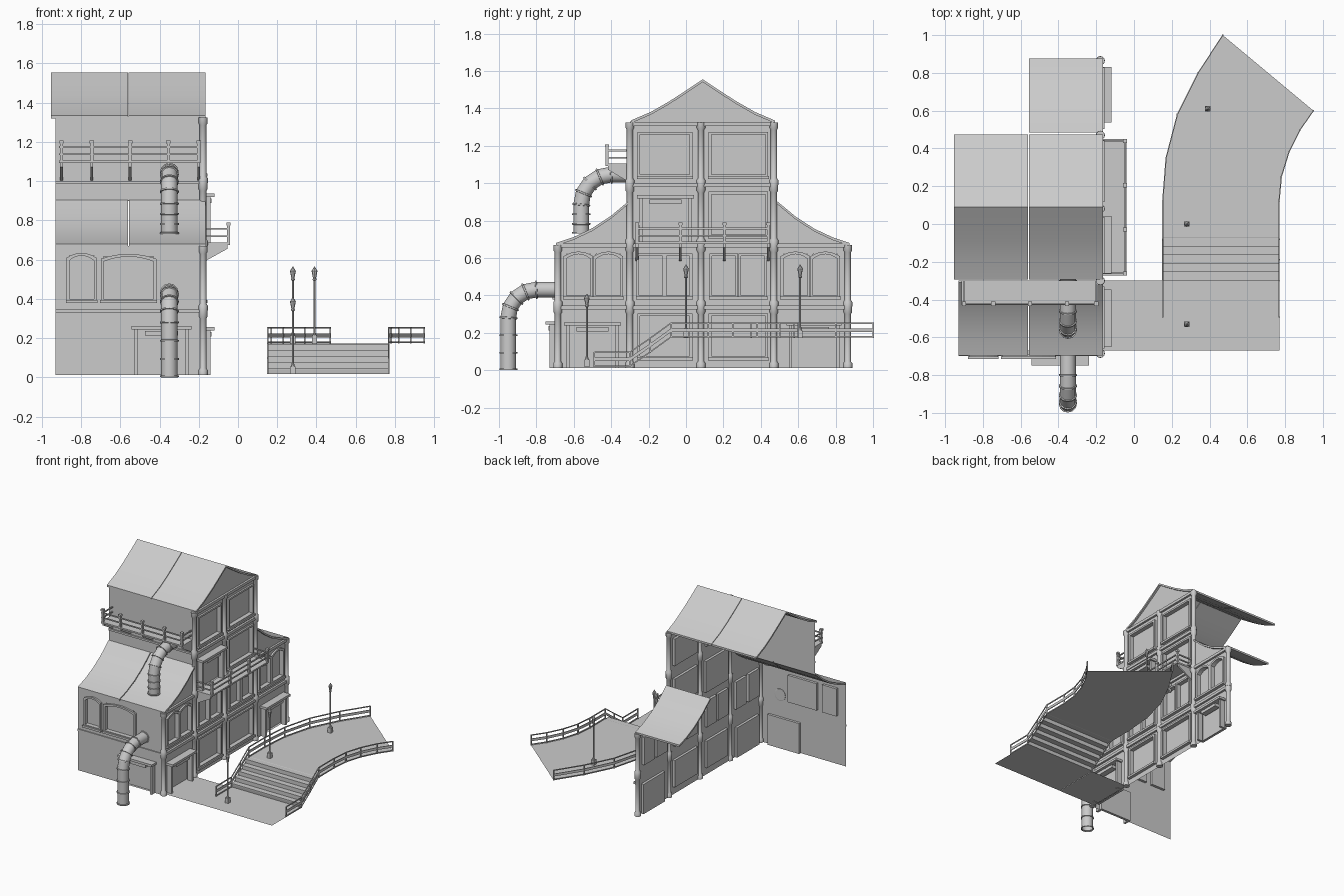
import bpy
from math import sin, cos, pi, atan2, hypot

if "Cube" in bpy.data.objects:
    bpy.data.objects.remove(bpy.data.objects["Cube"])


def mesh(name, verts, faces, smooth=False):
    me = bpy.data.meshes.new(name)
    me.from_pydata(verts, [], faces)
    ob = bpy.data.objects.new(name, me)
    bpy.context.collection.objects.link(ob)
    if smooth:
        bpy.ops.object.select_all(action='DESELECT')
        ob.select_set(True)
        bpy.context.view_layer.objects.active = ob
        bpy.ops.object.shade_smooth_by_angle(angle=pi / 5)
    return ob


# wall coordinates: u along the wall, v up, d outwards
def side(u, v, d=0): return (-0.18 + d, u, v)
def front(u, v, d=0): return (u, -0.69 - d, v)
def tower(u, v, d=0): return (u, -0.30 - d, v)


BOXF = [(0, 1, 3, 2), (4, 6, 7, 5), (0, 4, 5, 1), (2, 3, 7, 6), (0, 2, 6, 4), (1, 5, 7, 3)]


def block(name, M, u0, u1, v0, v1, d0, d1):
    mesh(name, [M(u, v, d) for u in (u0, u1) for v in (v0, v1) for d in (d0, d1)], BOXF)


def wall(name, M, u0, u1, v0, v1, holes, depth=0.02):
    # flat sheet whose openings are pushed inwards
    us = sorted({u0, u1} | {h[i] for h in holes for i in (0, 1)})
    vs = sorted({v0, v1} | {h[i] for h in holes for i in (2, 3)})
    V, F = [], []

    def quad(*p):
        F.append(tuple(range(len(V), len(V) + 4)))
        V.extend(M(*q) for q in p)
    for a, b in zip(us, us[1:]):
        for c, e in zip(vs, vs[1:]):
            if not any(h[0] < (a + b) / 2 < h[1] and h[2] < (c + e) / 2 < h[3] for h in holes):
                quad((a, c, 0), (b, c, 0), (b, e, 0), (a, e, 0))
    for a, b, c, e in holes:
        cs = [(a, c), (b, c), (b, e), (a, e)]
        quad(*[(u, v, -depth) for u, v in cs])
        for i in range(4):
            p, q = cs[i], cs[(i + 1) % 4]
            quad((*p, 0), (*q, 0), (*q, -depth), (*p, -depth))
    mesh(name, V, F)


def window(M, a, b, c, e, arch=0.0):
    # moulded frame, optionally arched, with a sill
    def outline(o):
        pts = [(a - o, c - o), (b + o, c - o)]
        n = 8 if arch else 1
        for i in range(n + 1):
            t = i / n
            pts.append((b + o + (a - b - 2 * o) * t, e + o - arch * (2 * t - 1) ** 2))
        return pts
    I, O = outline(0), outline(0.014)
    n = len(I)
    V = [M(u, v, d) for pts, d in ((I, -0.02), (I, 0.014), (O, 0.014), (O, 0)) for u, v in pts]
    F = [(k * n + i, k * n + (i + 1) % n, (k + 1) * n + (i + 1) % n, (k + 1) * n + i)
         for k in range(3) for i in range(n)]
    mesh("window_frame", V, F)
    block("window_sill", M, a - 0.018, b + 0.018, c - 0.022, c - 0.006, 0, 0.024)


def doorway(M, a, b, c, e):
    # projecting surround with hood and blank sign board
    for u in (a, b - 0.018):
        block("door_post", M, u, u + 0.018, c, e, 0, 0.04)
    block("door_hood", M, a - 0.012, b + 0.012, e - 0.012, e + 0.006, 0, 0.06)
    block("sign_board", M, a + 0.055, b - 0.055, e - 0.042, e - 0.018, 0.0, 0.045)


def lathe(name, x, y, prof, n=12):
    V = [(x + r * cos(2 * pi * i / n), y + r * sin(2 * pi * i / n), z) for r, z in prof for i in range(n)]
    F = [(k * n + i, k * n + (i + 1) % n, (k + 1) * n + (i + 1) % n, (k + 1) * n + i)
         for k in range(len(prof) - 1) for i in range(n)]
    F += [tuple(range(n))[::-1], tuple(range(len(V) - n, len(V)))]
    mesh(name, V, F, True)


def world(u, v, d): return (u, d, v)


# side facade: ground doors, broad windows, paired windows
side_doors = [(-0.64, -0.36, 0.012, 0.25), (0.55, 0.82, 0.012, 0.25), (-0.25, 0.03, 0.68, 0.93)]
broad = [(a, b, c, c + 0.215) for c in (0.075, 0.725, 1.045) for a, b in ((-0.245, 0.02), (0.135, 0.425))
         if not (c == 0.725 and a < 0)]
arched = [(a, a + 0.13, 0.40, 0.62) for a in (-0.64, -0.48, 0.52, 0.68)]
paired = [(a, a + 0.125, 0.40, 0.61) for a in (-0.25, -0.105, 0.14, 0.295)]
wall("side_lower_wall", side, -0.69, 0.87, 0.012, 0.67, side_doors[:2] + broad[:2] + arched + paired)
wall("side_tower_wall", side, -0.30, 0.47, 0.67, 1.33, side_doors[2:] + broad[2:])
for h in broad + paired:
    window(side, *h)
for h in arched:
    window(side, *h, 0.025)
for h in side_doors:
    doorway(side, *h)
for u0, u1, z in ((-0.69, 0.87, 0.325), (-0.69, 0.87, 0.655), (-0.30, 0.47, 0.98), (-0.30, 0.47, 1.305)):
    block("side_floor_beam", side, u0, u1, z, z + 0.022, 0, 0.016)

# front walls
fdoor = (-0.53, -0.25, 0.012, 0.255)
fwin = [(-0.86, -0.735, 0.40, 0.62), (-0.685, -0.43, 0.40, 0.615)]
wall("front_wall", front, -0.93, -0.18, 0.012, 0.67, [fdoor] + fwin)
doorway(front, *fdoor)
for h in fwin:
    window(front, *h, 0.025)
block("front_floor_beam", front, -0.93, -0.18, 0.33, 0.345, 0, 0.008)
wall("tower_front_wall", tower, -0.93, -0.18, 0.90, 1.33, [])
block("tower_floor_beam", tower, -0.93, -0.18, 0.985, 1.0, 0, 0.01)

# columns with a base and capital on each storey
levels = [0.012, 0.34, 0.67, 0.99, 1.325]
for y, top in ((-0.685, 2), (-0.30, 4), (0.08, 4), (0.47, 4), (0.865, 2)):
    prof = []
    for a, b in zip(levels[:top], levels[1:top + 1]):
        prof += [(0.024, a), (0.024, a + 0.025), (0.017, a + 0.035),
                 (0.017, b - 0.04), (0.023, b - 0.03), (0.023, b)]
    lathe("column", -0.178, y, prof)

# concave roofs, each in panels along x, and gable infill
HALF = [(0, 1.555), (0.09, 1.495), (0.18, 1.437), (0.28, 1.38), (0.385, 1.335)]
WING = [(0, 0.905), (0.10, 0.822), (0.20, 0.757), (0.30, 0.71), (0.39, 0.68)]


def roof(name, pts, x0, x1, gable_z):
    n, t = len(pts), 0.015
    V = [(x, y, z - d) for x in (x0, x1) for d in (0, t) for y, z in pts]
    F = []
    for i in range(n - 1):
        F += [(i, i + 1, 2 * n + i + 1, 2 * n + i), (n + i, 3 * n + i, 3 * n + i + 1, n + i + 1),
              (i, n + i, n + i + 1, i + 1), (2 * n + i, 2 * n + i + 1, 3 * n + i + 1, 3 * n + i)]
    for i in (0, n - 1):
        F.append((i, 2 * n + i, 3 * n + i, n + i))
    mesh(name, V, F, True)
    if gable_z:
        G = [(-0.18, y, z - 0.01) for y, z in pts] + [(-0.18, y, gable_z) for y, z in pts]
        mesh(name + "_gable", G, [(i, i + 1, n + i + 1, n + i) for i in range(n - 1)])


for s, base in ((-1, -0.305), (1, 0.485)):
    main = [(0.09 + s * d, z) for d, z in HALF]
    wing = [(base + s * d, z) for d, z in WING]
    roof("main_roof", main, -0.953, -0.561, 0)
    roof("main_roof", main, -0.557, -0.165, 1.32)
    if s < 0:
        roof("wing_roof", wing, -0.93, -0.561, 0)
    roof("wing_roof", wing, -0.555, -0.165, 0.66)


# balconies: floor, brackets, posts and rails
def balcony(name, M, u0, u1, z, depth, posts):
    block(name + "_floor", M, u0, u1, z, z + 0.012, 0, depth)
    e = depth - 0.008
    for u in posts:
        block(name + "_post", M, u - 0.008, u + 0.008, z, z + 0.1, e - 0.008, e + 0.008)
        block(name + "_post_cap", M, u - 0.011, u + 0.011, z + 0.1, z + 0.115, e - 0.011, e + 0.011)
        tri = [(0, z), (depth * 0.9, z), (depth * 0.9, z - 0.02), (0, z - 0.09)]
        mesh(name + "_bracket", [M(u + w, v, d) for w in (-0.007, 0.007) for d, v in tri],
             [(0, 1, 2, 3), (7, 6, 5, 4)] + [(i, i + 4, (i + 1) % 4 + 4, (i + 1) % 4) for i in range(4)])
    for h in (0.04, 0.078):
        block(name + "_rail", M, u0, u1, z + h, z + h + 0.009, e - 0.004, e + 0.004)
        for u in (posts[0], posts[-1]):
            block(name + "_end_rail", M, u - 0.004, u + 0.004, z + h, z + h + 0.009, 0, e)


balcony("side_balcony", side, -0.272, 0.45, 0.675, 0.14, (-0.262, -0.03, 0.205, 0.44))
balcony("front_balcony", tower, -0.912, -0.19, 1.092, 0.13, (-0.9, -0.745, -0.55, -0.355, -0.2))


# jointed drain pipes
def pipe(y0, z0, ya, R, zend, n=12, r=0.042):
    x = -0.35
    path = [(y0, z0)] + [(ya - R * sin(a), z0 - R + R * cos(a)) for a in [pi / 2 * i / 4 for i in range(5)]]
    zb = z0 - R
    path += [(ya - R, zb + (zend - zb) * k / 3) for k in (1, 2, 3)]
    rings = []
    for i, (y, z) in enumerate(path):
        p, q = path[max(i - 1, 0)], path[min(i + 1, len(path) - 1)]
        L = hypot(q[0] - p[0], q[1] - p[1])
        ty, tz = (q[0] - p[0]) / L, (q[1] - p[1]) / L
        for s, k in ((-0.005, 1), (-0.004, 1.15), (0.004, 1.15), (0.005, 1)):
            if i == len(path) - 1:
                s -= 0.005
            rings.append([(x + r * k * cos(2 * pi * j / n), y + ty * s - tz * r * k * sin(2 * pi * j / n),
                           z + tz * s + ty * r * k * sin(2 * pi * j / n)) for j in range(n)])
    F = [(k * n + j, k * n + (j + 1) % n, (k + 1) * n + (j + 1) % n, (k + 1) * n + j)
         for k in range(len(rings) - 1) for j in range(n)]
    mesh("drain_pipe", sum(rings, []), F, True)


pipe(-0.69, 0.43, -0.80, 0.15, 0.0)
pipe(-0.30, 1.045, -0.40, 0.16, 0.73)

# paved path: flat start, five steps, landing and curved bridge
left, right = [], []
profile = [(-0.67, 0.016), (-0.49, 0.016), (-0.295, 0.016)]
for i in range(5):
    y, z = -0.295 + i * 0.045, 0.016 + 0.031 * (i + 1)
    profile += [(y - 0.004, z - 0.008), (y - 0.004, z), (y + 0.041, z)]
profile += [(-0.07, 0.172), (0.12, 0.172)]
left = [(0.15, y, z) for y, z in profile]
right = [(0.77, y, z) for y, z in profile]
curveL = [(0.17, 0.35), (0.23, 0.58), (0.34, 0.80), (0.47, 1.0)]
curveR = [(0.78, 0.25), (0.82, 0.38), (0.88, 0.50), (0.95, 0.60)]
left += [(x, y, 0.172) for x, y in curveL]
right += [(x, y, 0.172) for x, y in curveR]
n = len(left)
mesh("stepped_path", left + right, [(i, i + 1, n + i + 1, n + i) for i in range(n - 1)])
mesh("entrance_slab", [(-0.18, -0.67, 0.015), (0.15, -0.67, 0.015), (0.15, -0.30, 0.015), (-0.18, -0.30, 0.015)],
     [(0, 1, 2, 3)])

# path railings: band, top bar and posts along both edges
for x, curve in ((0.152, curveL), (0.768, curveR)):
    line = [(x, -0.49, 0.016), (x, -0.30, 0.016), (x, -0.19, 0.092), (x, -0.08, 0.172), (x, 0.12, 0.172)]
    line += [(a, b, 0.172) for a, b in curve]
    m = len(line)
    for nm, lo, hi in (("rail_band", 0.032, 0.052), ("top_rail", 0.076, 0.084), ("foot_rail", 0.002, 0.010)):
        V = [(a + w, b, c + h) for w, h in ((-.003, lo), (.003, lo), (.003, hi), (-.003, hi)) for a, b, c in line]
        mesh(nm, V, [(k * m + i, k * m + i + 1, (k + 1) % 4 * m + i + 1, (k + 1) % 4 * m + i)
                     for k in range(4) for i in range(m - 1)])
    for a, b, c in line:
        block("rail_post", world, a - 0.004, a + 0.004, c, c + 0.082, b - 0.004, b + 0.004)

# street lamps
for x, y, z in ((0.28, -0.53, 0.016), (0.28, 0.0, 0.172), (0.39, 0.61, 0.172)):
    block("lamp_base", world, x - 0.014, x + 0.014, z, z + 0.04, y - 0.014, y + 0.014)
    lathe("lamp", x, y, [(0.010, z + 0.04), (0.005, z + 0.06), (0.005, z + 0.32), (0.010, z + 0.325),
                         (0.008, z + 0.335), (0.014, z + 0.365), (0.015, z + 0.37), (0.006, z + 0.385),
                         (0.002, z + 0.392)], 8)
